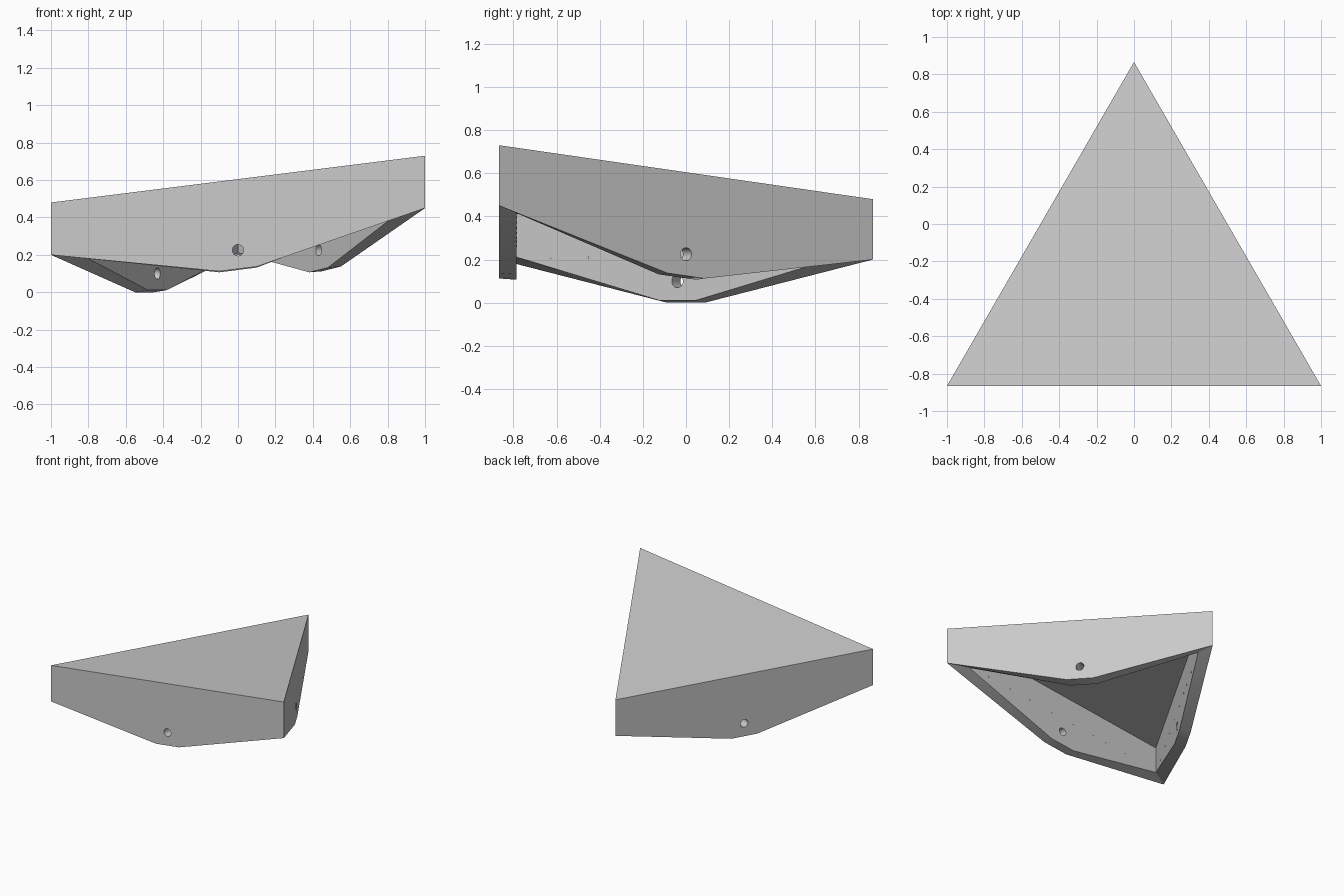
import bpy, bmesh, math
from mathutils import Vector, Matrix

cube = bpy.data.objects.get("Cube")
if cube:
    bpy.data.objects.remove(cube, do_unlink=True)

H = math.sqrt(3) / 2          # half height of the triangle
WALL = 0.08                   # wall and deck thickness
CORNER, MIDDLE, BORE = 0.28, 0.48, 0.38   # depths below the sloping top
CORNERS = [Vector((-1, -H, 0)), Vector((1, -H, 0)), Vector((0, H, 0))]
CENTRE = sum(CORNERS, Vector()) / 3

grey = bpy.data.materials.new("plain grey")
grey.use_nodes = True
grey.diffuse_color = (0.6, 0.6, 0.6, 1)
grey.node_tree.nodes["Principled BSDF"].inputs["Base Color"].default_value = grey.diffuse_color


def below_top(p, depth):
    """Point at the given depth under the sloping top plane."""
    top = 0.48 + 0.125 * (p.x + 1) - 0.125 / (2 * H) * (p.y + H)
    return Vector((p.x, p.y, top - depth))


def side_frame(i):
    """Middle, direction and outward normal of one side."""
    a, b = CORNERS[i], CORNERS[(i + 1) % 3]
    along = (b - a).normalized()
    return (a + b) / 2, along, along.cross(Vector((0, 0, 1)))


def make_object(name, bm):
    bmesh.ops.recalc_face_normals(bm, faces=bm.faces)
    mesh = bpy.data.meshes.new(name)
    bm.to_mesh(mesh)
    bm.free()
    mesh.materials.append(grey)
    obj = bpy.data.objects.new(name, mesh)
    bpy.context.collection.objects.link(obj)
    return obj


def add_cylinder(bm, centre, normal, radius, length, sides):
    turn = normal.to_track_quat('Z', 'Y').to_matrix().to_4x4()
    bmesh.ops.create_cone(bm, cap_ends=True, segments=sides, radius1=radius, radius2=radius,
                          depth=length, matrix=Matrix.Translation(centre) @ turn)


# Hollow triangular body: sloping deck with three mitred skirt walls
bm = bmesh.new()
inner_scale = 1 - WALL * math.sqrt(3)
inner = [CENTRE + (c - CENTRE) * inner_scale for c in CORNERS]


def ring(points, depth):
    return [bm.verts.new(below_top(p, depth)) for p in points]


top, foot = ring(CORNERS, 0), ring(CORNERS, CORNER)
ceiling, inner_foot = ring(inner, WALL), ring(inner, CORNER)
bm.faces.new(top)
bm.faces.new(ceiling)
for i in range(3):
    j = (i + 1) % 3
    mid, along, out = side_frame(i)
    lows = [mid - along * 0.1, mid + along * 0.1]
    a, b = ring(lows, MIDDLE)
    c, d = ring([p - out * WALL for p in lows], MIDDLE)
    bm.faces.new((top[i], top[j], foot[j], b, a, foot[i]))
    bm.faces.new((ceiling[i], ceiling[j], inner_foot[j], d, c, inner_foot[i]))
    bm.faces.new((foot[i], a, c, inner_foot[i]))
    bm.faces.new((a, b, d, c))
    bm.faces.new((b, foot[j], inner_foot[j], d))
body = make_object("triangular_body", bm)

# Round hole through the middle of each wall
bm = bmesh.new()
for i in range(3):
    mid, along, out = side_frame(i)
    add_cylinder(bm, below_top(mid, BORE) - out * WALL / 2, out, 0.03, 0.2, 32)
cutter = make_object("hole_cutter", bm)
cutter.hide_render = True
cut = body.modifiers.new("wall_holes", 'BOOLEAN')
cut.operation, cut.solver, cut.object = 'DIFFERENCE', 'EXACT', cutter
bpy.ops.object.select_all(action='DESELECT')
body.select_set(True)
bpy.context.view_layer.objects.active = body
bpy.ops.object.modifier_apply(modifier=cut.name)
bpy.data.objects.remove(cutter, do_unlink=True)
bpy.ops.object.shade_smooth_by_angle(angle=math.radians(20))

# Row of tiny studs on the inside of each wall
bm = bmesh.new()
for i in range(3):
    mid, along, out = side_frame(i)
    for u in (-0.58, -0.4, -0.28, -0.1, 0.1, 0.3, 0.48, 0.68):
        spot = below_top(mid + along * u, 0.27) - out * WALL
        add_cylinder(bm, spot, out, 0.005, 0.004, 8)
make_object("inner_studs", bm)
